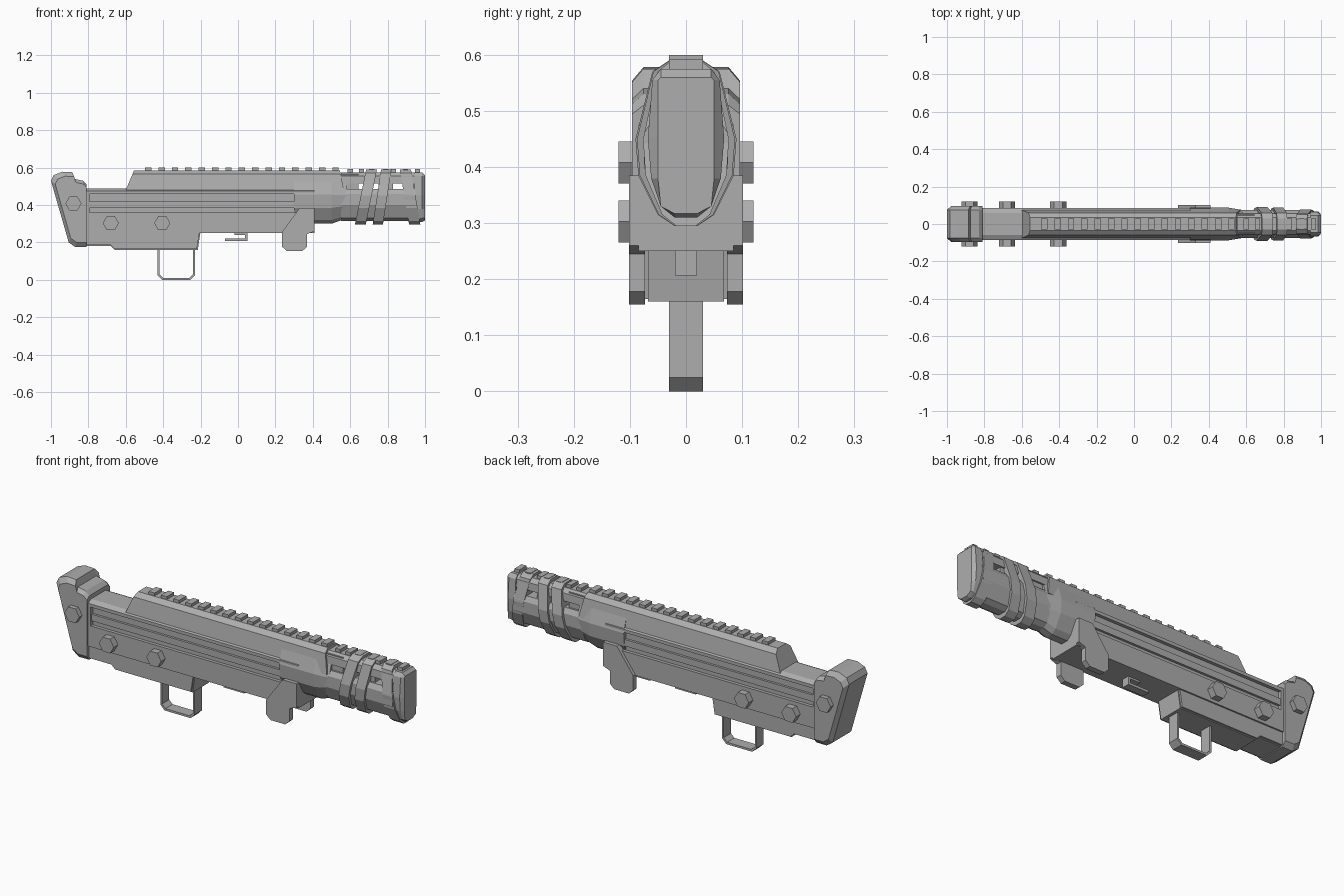
import bpy, bmesh, math

cube = bpy.data.objects.get("Cube")
if cube:
    bpy.data.objects.remove(cube, do_unlink=True)

grey = bpy.data.materials.new("plain_grey")
grey.use_nodes = True
COLOUR = (0.42, 0.42, 0.42, 1)
grey.diffuse_color = COLOUR
grey.node_tree.nodes["Principled BSDF"].inputs["Base Color"].default_value = COLOUR


def loft(name, loops):
    """Bridge equal-length vertex loops and cap both ends."""
    mesh = bpy.data.meshes.new(name)
    bm = bmesh.new()
    rings = [[bm.verts.new(p) for p in loop] for loop in loops]
    for a, b in zip(rings, rings[1:]):
        for i in range(len(a)):
            j = (i + 1) % len(a)
            bm.faces.new((a[i], a[j], b[j], b[i]))
    bm.faces.new(rings[0])
    bm.faces.new(rings[-1])
    bmesh.ops.recalc_face_normals(bm, faces=bm.faces)
    bm.to_mesh(mesh)
    bm.free()
    mesh.materials.append(grey)
    obj = bpy.data.objects.new(name, mesh)
    bpy.context.collection.objects.link(obj)
    return obj


def box(name, x0, x1, half_y, z0, z1):
    corners = [(x0, z0), (x1, z0), (x1, z1), (x0, z1)]
    return side_slab(name, corners, -half_y, half_y)


def side_slab(name, outline, y0, y1):
    """Extrude an x-z outline along y."""
    return loft(name, [[(x, y, z) for x, z in outline] for y in (y0, y1)])


def mirrored(half):
    return half + [(-y, z) for y, z in reversed(half)]


def slanted_prism(name, half, start, end):
    """Extrude a half section along x; start and end give x for a height z."""
    section = mirrored(half)
    return loft(name, [[(f(z), y, z) for y, z in section] for f in (start, end)])


def prism(name, half, x0, x1):
    return slanted_prism(name, half, lambda z: x0, lambda z: x1)


# Butt pad, tapered toward the rear on both sides
butt = [(-1, .53), (-.985, .56), (-.94, .578), (-.885, .575), (-.875, .54), (-.83, .53),
        (-.81, .51), (-.81, .175), (-.87, .175), (-.905, .2)]
PIVOT_X, PIVOT_Z = -.81, .38
loops = []
for y, s in ((-.096, .88), (-.076, 1), (.076, 1), (.096, .88)):
    loops.append([(PIVOT_X + (x - PIVOT_X) * s, y, PIVOT_Z + (z - PIVOT_Z) * s)
                  for x, z in butt])
loft("butt_pad", loops)

# Receiver with a grooved side and a rail in the groove
receiver = [(.06, .488), (.085, .475), (.085, .458), (.068, .458), (.068, .42), (.08, .42),
            (.08, .385), (.068, .385), (.068, .36), (.085, .36), (.085, .25)]
prism("receiver", receiver, -.82, .41)
box("groove_front_stop", .33, .41, .082, .36, .46)
box("groove_rear_stop", -.82, -.795, .085, .36, .46)
lower = [(-.82, .26), (-.82, .18), (-.68, .18), (-.66, .16), (-.215, .16), (-.2, .26)]
side_slab("lower_receiver", lower, -.068, .068)
wing = [(-.82, .26), (-.82, .185), (-.68, .185), (-.66, .165), (-.22, .165), (-.205, .26)]
side_slab("lower_receiver_cover", wing, -.077, .077)

# Upper housing and the barrel shroud in front of the receiver
housing = [(.034, .585), (.06, .565), (.078, .465)]
slanted_prism("upper_housing", housing,
              lambda z: -.6 + .42 * (z - .48), lambda z: .57 - .2 * (z - .46))
shroud = [(.06, .55), (.088, .455), (.082, .385), (.045, .32), (.02, .3)]
prism("barrel_shroud", shroud, .3, .5)
shroud_tip = mirrored(shroud)
loft("shroud_taper", [[(.5, y, z) for y, z in shroud_tip],
                      [(.58, y * .85, .44 + (z - .44) * .8) for y, z in shroud_tip]])

# Top rail teeth
for i in range(15):
    x = -.48 + i * .0715
    box("rail_tooth", x - .017, x + .017, .03, .575, .6)

# Muzzle core, split by an open slot
box("muzzle_neck", .54, .645, .05, .38, .565)
prism("muzzle_top_core", [(.035, .575), (.055, .555), (.058, .515)], .55, .96)
prism("muzzle_lower_core", [(.06, .485), (.075, .46), (.075, .4), (.045, .33), (.02, .315)],
      .55, .95)
for x0, x1 in ((.68, .7), (.75, .83), (.9, .96)):
    box("slot_web", x0, x1, .05, .48, .52)

# Slanted bands wrapped around the muzzle
band = [(.03, .59), (.06, .57), (.09, .45), (.085, .385), (.05, .315), (.02, .295)]
Z_TOP, Z_LOW = .59, .295


def slant(top, low):
    return lambda z: low + (top - low) * (z - Z_LOW) / (Z_TOP - Z_LOW)


for top, low, width, scale in ((.685, .625, .058, 1), (.765, .72, .055, .97),
                               (.865, .915, .06, .85)):
    slanted_prism("muzzle_band", [(y * scale, z) for y, z in band],
                  slant(top, low), slant(top + width, low + width))
for x in (.6, .66, .715, .79, .83, .895, .96):
    box("muzzle_tooth", x - .014, x + .014, .03, .565, .592)

# Muzzle end cap with a narrower front face
cap = mirrored([(.045, .575), (.06, .555), (.068, .45), (.062, .38), (.045, .33), (.02, .31)])
face = mirrored([(.045, .56), (.05, .555), (.05, .45), (.05, .38), (.045, .33), (.02, .317)])
loft("muzzle_cap", [[(x, y, z) for y, z in ring]
                    for x, ring in ((.945, cap), (.985, cap), (1, face))])

# Hanging side plates near the front
plate = [(.41, .385), (.41, .26), (.37, .245), (.37, .178), (.345, .155), (.26, .155),
         (.235, .178), (.235, .255), (.33, .385)]
for side, y in (("left", .073), ("right", -.102)):
    side_slab(side + "_hanging_plate", plate, y, y + .029)

# Hexagonal bolts on both sides
for x, z in ((-.88, .408), (-.68, .303), (-.405, .303)):
    hexagon = [(x + .043 * math.cos(math.radians(a)), z + .043 * math.sin(math.radians(a)))
               for a in range(0, 360, 60)]
    for y0, y1 in ((-.12, -.06), (.06, .12)):
        side_slab("hex_bolt", hexagon, y0, y1)

# Trigger guard loop: outer outline followed back along the inner one
outer = [(-.43, .17), (-.43, .025), (-.405, 0), (-.255, 0), (-.23, .025), (-.23, .17)]
inner = [(-.42, .17), (-.42, .03), (-.4, .011), (-.26, .011), (-.24, .03), (-.24, .17)]
side_slab("trigger_guard", outer + inner[::-1], -.03, .03)

# Small catch under the receiver
box("catch_foot", -.07, .05, .02, .207, .22)
box("catch_post", .037, .05, .02, .207, .255)
box("catch_base", -.02, .05, .02, .24, .255)
